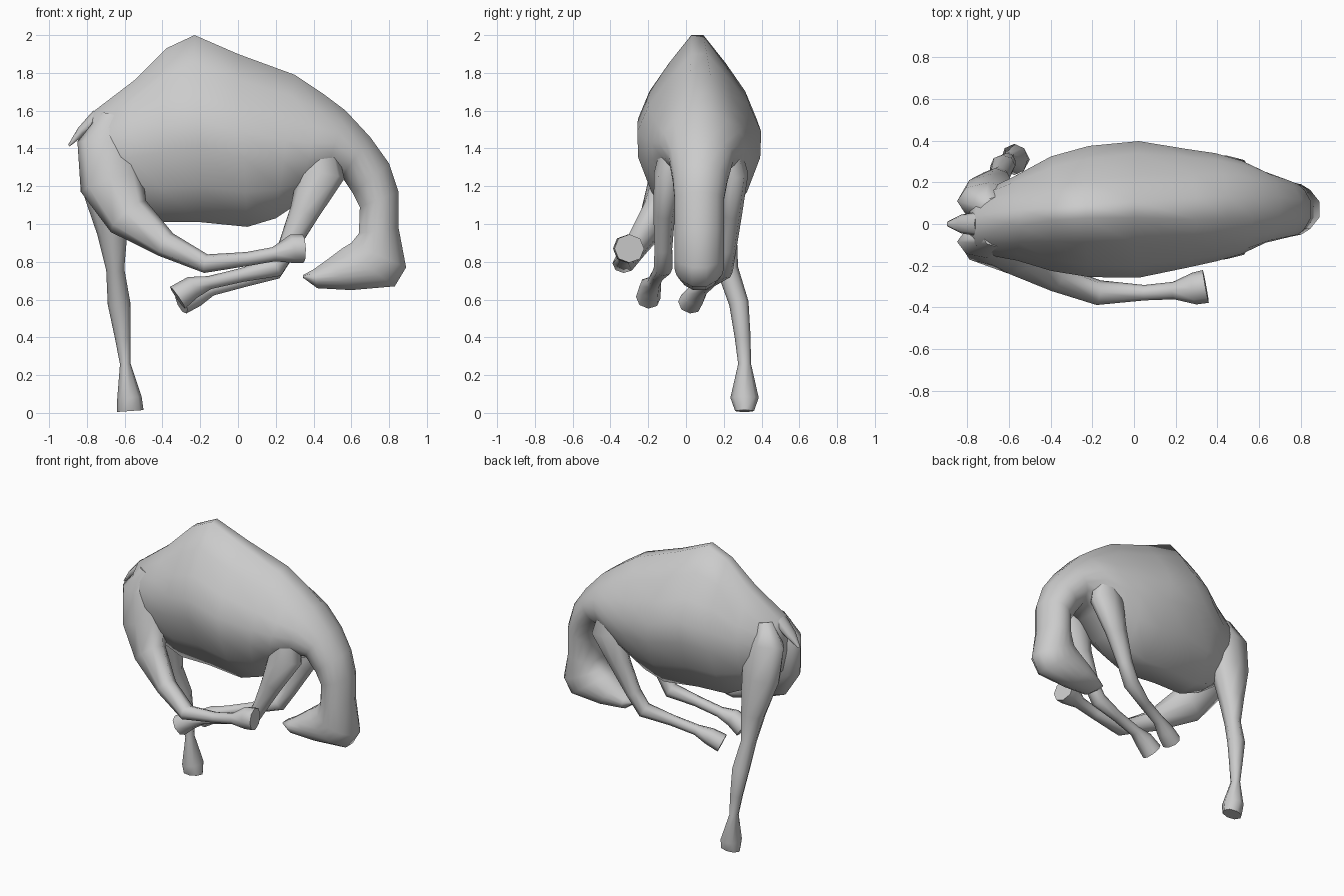
import bpy, bmesh
from mathutils import Vector


def loft(name, rings):
    """Skin a list of equal-length rings and cap both ends."""
    bm = bmesh.new()
    vs = [[bm.verts.new(p) for p in r] for r in rings]
    n = len(vs[0])
    for a, b in zip(vs, vs[1:]):
        for i in range(n):
            j = (i + 1) % n
            bm.faces.new((a[i], a[j], b[j], b[i]))
    bm.faces.new(vs[0])
    bm.faces.new(vs[-1])
    bmesh.ops.recalc_face_normals(bm, faces=bm.faces)
    me = bpy.data.meshes.new(name)
    bm.to_mesh(me)
    bm.free()
    ob = bpy.data.objects.new(name, me)
    bpy.context.collection.objects.link(ob)
    bpy.context.view_layer.objects.active = ob
    bpy.ops.object.select_all(action='DESELECT')
    ob.select_set(True)
    bpy.ops.object.shade_smooth_by_angle(angle=1.25)
    return ob


OCT = [(1, 0), (.72, .72), (0, 1), (-.72, .72), (-1, 0), (-.72, -.72), (0, -1), (.72, -.72)]


def limb(name, pts):
    """Eight-sided tube through (x, y, z, in-plane radius, sideways radius)."""
    ps = [Vector(p[:3]) for p in pts]
    rings = []
    for i, p in enumerate(pts):
        t = (ps[min(i + 1, len(ps) - 1)] - ps[max(i - 1, 0)]).normalized()
        a = t.cross(Vector((0, 1, 0))).normalized()
        b = t.cross(a).normalized()
        rings.append([ps[i] + a * (u * p[3]) + b * (v * p[4]) for u, v in OCT])
    return loft(name, rings)


# Body, neck and head: top x,z / bottom x,z / centre y / half width / roundness
spine = [
    (-.79, 1.5, -.78, 1.34, 0, .09, 1),
    (-.76, 1.6, -.75, 1.2, 0, .14, 1),
    (-.55, 1.76, -.58, 1.08, .03, .205, .5),
    (-.38, 1.93, -.42, 1.01, .05, .275, .15),
    (-.23, 2.0, -.2, 1.01, .06, .315, .1),
    (0, 1.9, .05, .985, .07, .328, .2),
    (.3, 1.79, .2, 1.03, .075, .285, .5),
    (.45, 1.69, .32, 1.11, .08, .26, .6),
    (.57, 1.6, .45, 1.22, .08, .225, .7),
    (.7, 1.46, .55, 1.25, .08, .17, 1),
    (.8, 1.32, .61, 1.16, .075, .145, 1),
    (.85, 1.17, .645, 1.09, .07, .13, 1),
    (.85, .98, .64, .95, .07, .13, 1),
    (.89, .77, .6, .9, .07, .13, 1),
    (.83, .67, .55, .87, .07, .13, 1),
    (.6, .65, .47, .81, .07, .105, 1),
    (.42, .66, .4, .76, .06, .08, 1),
    (.345, .715, .345, .73, .055, .045, 1),
]
# height fraction, ridged width, rounded width
profile = [(0, .3, .4), (.2, .75, .85), (.4, .98, 1), (.55, 1, 1), (.7, .79, .93), (.85, .45, .72), (1, .08, .3)]
rings = []
for xt, zt, xb, zb, yc, hw, k in spine:
    half = [(xb + (xt - xb) * f, hw * (w + (r - w) * k), zb + (zt - zb) * f) for f, w, r in profile]
    rings.append([(x, yc + d, z) for x, d, z in half] + [(x, yc - d, z) for x, d, z in reversed(half)])
loft("body_neck_and_head", rings)

# Hind leg swung forward, with its haunch
limb("near_hind_leg", [
    (-.66, -.06, 1.57, .07, .05), (-.7, -.085, 1.43, .15, .08), (-.67, -.1, 1.22, .17, .1),
    (-.58, -.16, 1.04, .125, .085),
    (-.38, -.26, .89, .07, .065), (-.17, -.33, .79, .05, .06), (.05, -.33, .815, .037, .037),
    (.19, -.32, .84, .038, .042), (.29, -.31, .868, .077, .077), (.345, -.3, .87, .075, .08)])

# Hind leg on the ground, with its haunch
limb("far_hind_leg", [
    (-.67, .08, 1.57, .07, .05), (-.7, .11, 1.43, .15, .09), (-.69, .14, 1.2, .14, .1),
    (-.665, .19, .95, .08, .08),
    (-.65, .22, .76, .048, .057), (-.63, .28, .58, .06, .052), (-.61, .3, .4, .042, .042),
    (-.597, .31, .26, .028, .034), (-.575, .31, .08, .065, .075), (-.57, .31, .01, .07, .05)])

# Folded front legs
limb("near_front_leg", [
    (.42, -.05, 1.5, .08, .06), (.44, -.09, 1.26, .125, .08), (.35, -.115, 1.06, .078, .058),
    (.26, -.12, .87, .05, .047), (.2, -.12, .77, .052, .05), (.02, -.15, .73, .037, .035),
    (-.15, -.17, .69, .035, .037), (-.24, -.19, .665, .06, .058), (-.32, -.2, .61, .07, .065)])
limb("far_front_leg", [
    (.42, .2, 1.5, .08, .06), (.44, .25, 1.26, .125, .08), (.35, .24, 1.06, .078, .058),
    (.26, .22, .87, .052, .047), (.19, .2, .755, .052, .05), (.02, .13, .7, .037, .035),
    (-.14, .08, .655, .035, .037), (-.22, .05, .62, .057, .055), (-.3, .02, .58, .06, .065)])

# Short flat tail
limb("tail", [(-.74, 0, 1.57, .04, .06), (-.83, 0, 1.49, .025, .045), (-.895, 0, 1.415, .006, .012)])
